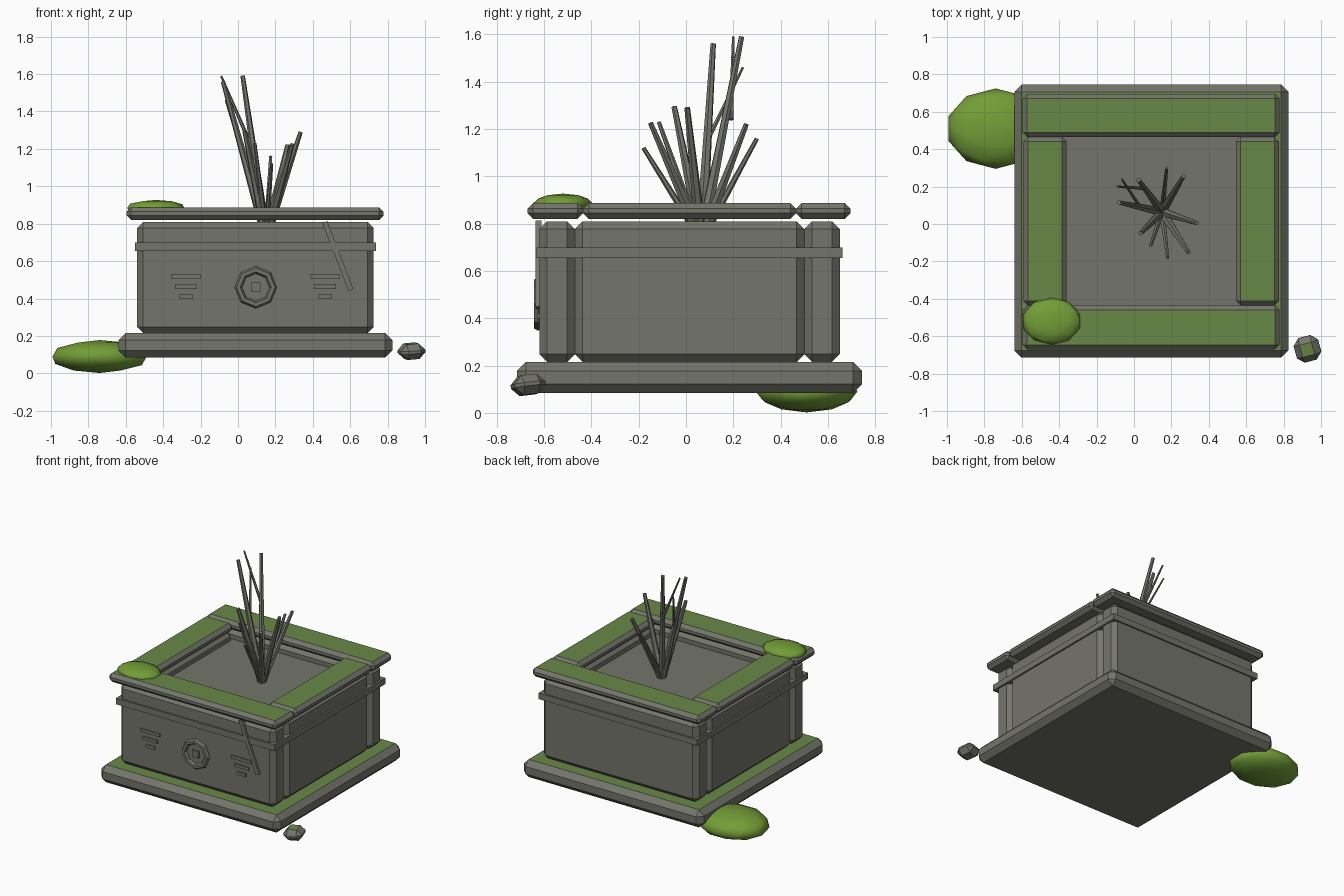
import bpy, bmesh, math
from mathutils import Vector

if "Cube" in bpy.data.objects:
    bpy.data.objects.remove(bpy.data.objects["Cube"])


def material(name, rgb):
    m = bpy.data.materials.new(name)
    m.diffuse_color = (*rgb, 1)
    m.use_nodes = True
    m.node_tree.nodes["Principled BSDF"].inputs["Base Color"].default_value = m.diffuse_color
    return m


STONE = material("grey stone", (0.175, 0.178, 0.147))
MOSSY = material("mossy top", (0.141, 0.246, 0.065))
MOSS = material("bright moss", (0.17, 0.34, 0.038))


def finish(bm, name, mats, mossy_top=False, smooth=False):
    bmesh.ops.recalc_face_normals(bm, faces=bm.faces)
    for f in bm.faces:
        f.smooth = smooth
        if mossy_top and f.normal.z > 0.9:
            f.material_index = 1
    me = bpy.data.meshes.new(name)
    bm.to_mesh(me)
    bm.free()
    for m in mats:
        me.materials.append(m)
    ob = bpy.data.objects.new(name, me)
    bpy.context.collection.objects.link(ob)
    return ob


def block(name, x, y, z, chamfer=0.0, mossy_top=False):
    """Box from min/max ranges with chamfered edges, origin at its centre."""
    bm = bmesh.new()
    bmesh.ops.create_cube(bm, size=1)
    bmesh.ops.scale(bm, verts=bm.verts, vec=(x[1] - x[0], y[1] - y[0], z[1] - z[0]))
    if chamfer:
        bmesh.ops.bevel(bm, geom=bm.edges[:], offset=chamfer, segments=1,
                        profile=0.5, affect='EDGES')
    ob = finish(bm, name, [STONE, MOSSY], mossy_top)
    ob.location = [(r[0] + r[1]) / 2 for r in (x, y, z)]
    return ob


def moss(name, centre, radii):
    bm = bmesh.new()
    bmesh.ops.create_icosphere(bm, subdivisions=2, radius=1)
    bmesh.ops.scale(bm, verts=bm.verts, vec=radii)
    finish(bm, name, [MOSS], smooth=True).location = centre


def stem(name, a, b, r1, r2):
    """Tapered six-sided stalk from a to b."""
    a, b = Vector(a), Vector(b)
    d = b - a
    bm = bmesh.new()
    bmesh.ops.create_cone(bm, cap_ends=True, segments=6, radius1=r1, radius2=r2, depth=d.length)
    ob = finish(bm, name, [STONE])
    ob.rotation_mode = 'QUATERNION'
    ob.rotation_quaternion = d.to_track_quat('Z', 'Y')
    ob.location = (a + b) / 2


# Base slab
block("base_slab", (-0.64, 0.825), (-0.715, 0.745), (0.085, 0.215), 0.038, True)

# Walls, rim and band: long pieces at front and back, short ones between
WALL_Z, RIM_Z, BAND_Z = (0.215, 0.81), (0.82, 0.888), (0.655, 0.70)
for side, wy, ry, by in (("front", (-0.62, -0.47), (-0.67, -0.435), (-0.632, -0.58)),
                         ("back", (0.50, 0.65), (0.465, 0.695), (0.61, 0.662))):
    block(side + "_wall", (-0.54, 0.725), wy, WALL_Z, 0.033)
    block(side + "_rim", (-0.595, 0.778), ry, RIM_Z, 0.024, True)
    block(side + "_band", (-0.552, 0.738), by, BAND_Z)
for side, wx, rx, bx in (("left", (-0.54, -0.39), (-0.592, -0.36), (-0.552, -0.50)),
                         ("right", (0.575, 0.725), (0.545, 0.775), (0.686, 0.738))):
    block(side + "_wall", wx, (-0.47, 0.50), WALL_Z, 0.033)
    block(side + "_rim", rx, (-0.435, 0.465), RIM_Z, 0.024, True)
    block(side + "_band", bx, (-0.58, 0.61), BAND_Z)

# Filling
block("filling", (-0.45, 0.64), (-0.53, 0.56), (0.68, 0.745))

# Octagonal medallion on the front
CX, CZ = 0.095, 0.46
bpy.ops.mesh.primitive_torus_add(major_segments=8, minor_segments=6, major_radius=0.093,
                                 minor_radius=0.02, location=(CX, -0.625, CZ),
                                 rotation=(math.pi / 2, math.radians(0), 0))
ring = bpy.context.object
ring.name = "medallion_ring"
ring.data.materials.append(STONE)
ring.data.polygons.foreach_set("use_smooth", [False] * len(ring.data.polygons))
block("medallion_centre", (CX - 0.025, CX + 0.025), (-0.635, -0.61), (CZ - 0.025, CZ + 0.025))

# Carved bars either side of the medallion
for side, cx in (("left", -0.277), ("right", 0.466)):
    for i, (half, z) in enumerate(((0.08, 0.517), (0.059, 0.463), (0.036, 0.41))):
        block(f"{side}_bar_{i}", (cx - half, cx + half), (-0.63, -0.61), (z - 0.011, z + 0.011))

# Slanted strip like a crack
crack = block("crack_strip", (0.52, 0.548), (-0.637, -0.61), (0.432, 0.822))
crack.rotation_euler.y = math.radians(-21)

# Plant stalks
ROOT = (0.15, 0.065, 0.73)
tips = [(-0.08, 0.115, 1.56), (0.025, 0.235, 1.59), (0.035, -0.05, 1.295),
        (0.335, 0.005, 1.29), (0.29, -0.15, 1.225), (0.265, 0.255, 1.22)]
for i, t in enumerate(tips):
    stem(f"stalk_{i}", ROOT, t, 0.026, 0.012)
thin_tips = [(0.18, -0.18, 1.12), (0.09, -0.115, 1.23), (0.175, 0.30, 1.16)]
for i, t in enumerate(thin_tips):
    stem(f"thin_stalk_{i}", ROOT, t, 0.017, 0.009)
stem("twig_0", (0.06, 0.19, 1.24), (-0.09, 0.2, 1.59), 0.011, 0.006)
stem("twig_1", (0.03, 0.095, 1.16), (-0.065, 0.24, 1.46), 0.011, 0.006)

# Moss clumps
moss("ground_moss", (-0.74, 0.51, 0.09), (0.265, 0.215, 0.088))
moss("rim_moss", (-0.44, -0.52, 0.885), (0.16, 0.127, 0.042))

# Pebble with a mossy top
pebble = block("pebble", (0.86, 0.995), (-0.735, -0.6), (0.077, 0.16), 0.034, True)
pebble.rotation_euler = (math.radians(6), math.radians(-5), math.radians(15))
